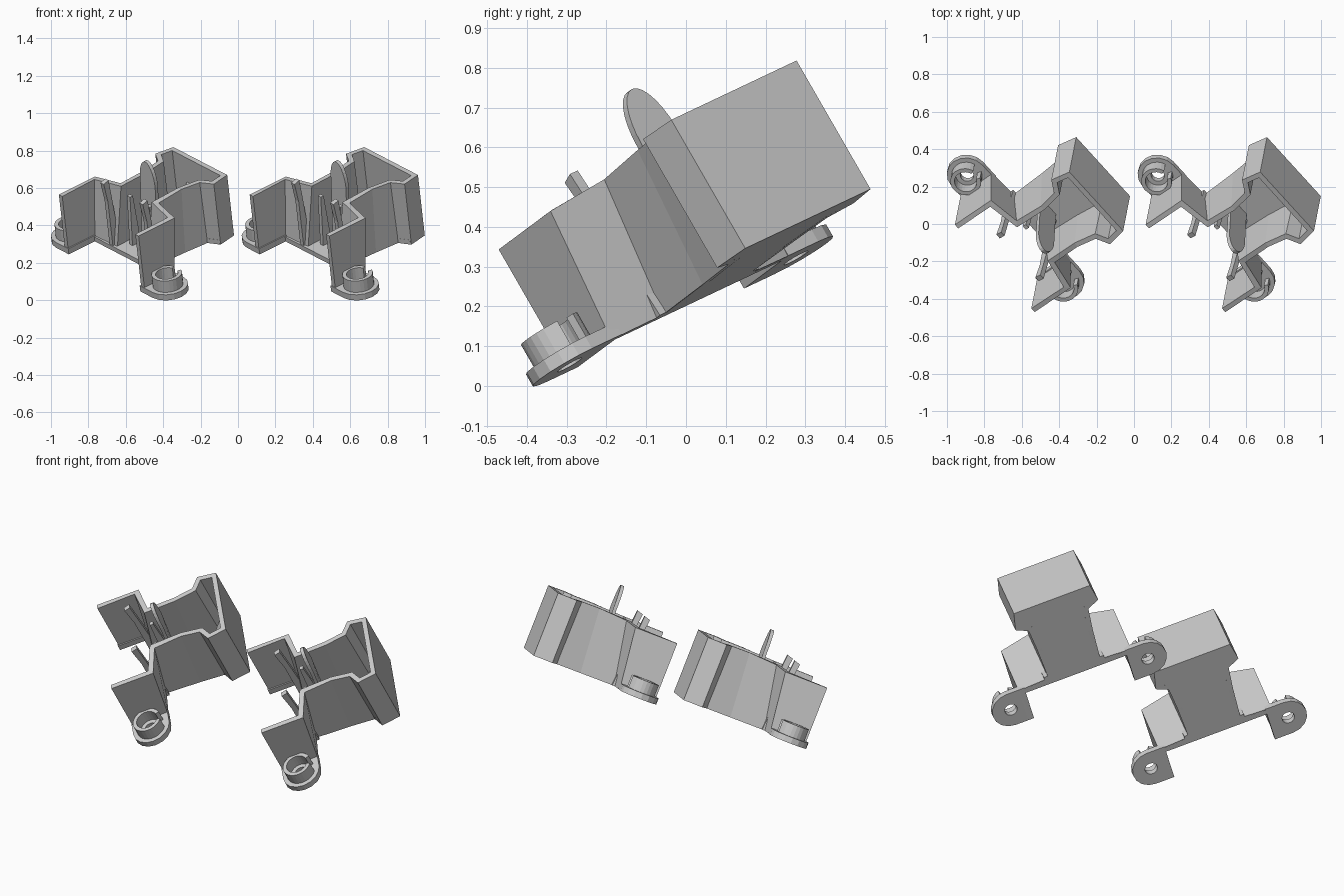
import bpy, bmesh, math
from mathutils import Vector, Matrix

if "Cube" in bpy.data.objects:
    bpy.data.objects.remove(bpy.data.objects["Cube"])

# Tilted local frame: u = across, v = towards the closed end, w = up out of the tray
W = Vector((-0.097, -0.496, 0.862)).normalized()
U = Vector((0.635, -0.705, -0.317))
U = (U - W * U.dot(W)).normalized()
V = W.cross(U)
H, HF, T = 0.375, 0.355, 0.028
ORIGIN = Vector((-0.066, -0.028, 0.674)) - U * 0.213 - W * H
ROT = Matrix((U, V, W)).transposed().to_4x4()
FRAMES = [("left", Matrix.Translation(ORIGIN) @ ROT),
          ("right", Matrix.Translation(ORIGIN + Vector((1.02, 0, 0))) @ ROT)]


def place(name, bm, only=None, solid=0):
    if not solid:
        bmesh.ops.recalc_face_normals(bm, faces=bm.faces)
    me = bpy.data.meshes.new(name)
    bm.to_mesh(me)
    bm.free()
    for side, m in FRAMES:
        if only and side != only:
            continue
        ob = bpy.data.objects.new(side + "_" + name, me)
        bpy.context.collection.objects.link(ob)
        ob.matrix_world = m
        if solid:
            mod = ob.modifiers.new("thickness", 'SOLIDIFY')
            mod.thickness = solid
            mod.offset = -1
            mod.use_even_offset = True


def extrude(bm, pts, vec):
    """Prism: polygon of 3D points pushed along vec."""
    a = [bm.verts.new(p) for p in pts]
    b = [bm.verts.new(Vector(p) + Vector(vec)) for p in pts]
    n = len(a)
    bm.faces.new(a)
    bm.faces.new(b[::-1])
    for i in range(n):
        bm.faces.new((a[i], a[(i + 1) % n], b[(i + 1) % n], b[i]))


def weld(bm):
    """Merge neighbouring prisms and drop the faces between them."""
    bmesh.ops.remove_doubles(bm, verts=bm.verts, dist=1e-5)
    seen = {}
    for f in bm.faces:
        seen.setdefault(frozenset(f.verts), []).append(f)
    inner = [f for fs in seen.values() if len(fs) > 1 for f in fs]
    bmesh.ops.delete(bm, geom=inner, context='FACES')


def tube(bm, c, r_out, r_in, z0, z1, n, a0, a1):
    """Ring wall, full or partial arc."""
    for i in range(n):
        t0, t1 = (a0 + (a1 - a0) * k / n for k in (i, i + 1))
        q = [(c[0] + r * math.cos(t), c[1] + r * math.sin(t), z0)
             for r, t in ((r_in, t0), (r_out, t0), (r_out, t1), (r_in, t1))]
        extrude(bm, q, (0, 0, z1 - z0))
    weld(bm)


# Tray wall: half profile, bottom and top differ slightly where the wings slope
bottom = [(.335, -.712), (.335, -.505), (.155, -.495), (.165, -.29), (.178, -.145), (.246, -.11), (.226, 0)]
top = [(.335, -.712), (.335, -.46), (.16, -.425), (.155, -.26), (.175, -.15), (.246, -.11), (.226, 0)]
rim = [HF, HF, HF + .01, H, H, H, H]
full = lambda p: p + [(-x, y) for x, y in reversed(p)]
bm = bmesh.new()
lo = [bm.verts.new((x, y, 0)) for x, y in full(bottom)]
hi = [bm.verts.new((x, y, h)) for (x, y), h in zip(full(top), rim + rim[::-1])]
for i in range(len(lo) - 1):
    bm.faces.new((lo[i], lo[i + 1], hi[i + 1], hi[i]))
place("tray_wall", bm, solid=T)

# Floor, kept just inside the wall
bm = bmesh.new()
floor = [(.33, -.535), (.33, -.508)] + [(x - .004, y - .003) for x, y in bottom[2:]]
extrude(bm, [(x, y, 0) for x, y in full(floor)], (0, 0, T))
place("floor", bm)

# Pivot ears: flat plate with a hole, square on the inner side
bm = bmesh.new()
cu, cv, R, hole, n = .408, -.608, .108, .036, 16
for s in (1, -1):
    for i in range(n):
        q = []
        for k in (i, i + 1):
            a = 2 * math.pi * k / n
            x, y = math.cos(a), math.sin(a)
            f = R if x > -.01 else R / max(abs(x), abs(y))
            q.append(((s * (cu + hole * x), cv + hole * y, 0), (s * (cu + f * x), cv + f * y, 0)))
        extrude(bm, [q[0][0], q[0][1], q[1][1], q[1][0]], (0, 0, .035))
weld(bm)
place("ear_plate", bm)

# Slotted cups on the ears
for s, nm in ((1, "ear_cup_a"), (-1, "ear_cup_b")):
    bm = bmesh.new()
    tube(bm, (s * cu, cv), .082, .06, .03, .105, 22, math.radians(110), math.radians(430))
    place(nm, bm)

# Upright oval tongue
bm = bmesh.new()
oval = [(.063 * math.cos(a), -.345, H + .02 + .137 * math.sin(a))
        for a in (math.pi * k / 14 for k in range(15))]
oval += [(-.063, -.38, .02), (.063, -.38, .02)]
extrude(bm, oval, (0, -.02, 0))
place("tongue", bm)

# Clip posts in front of the wings, and lower leaning blades beside the tongue
bm = bmesh.new()
for s in (1, -1):
    extrude(bm, [(s * .15, -.53, 0), (s * .15, -.48, 0), (s * .15, -.50, .30),
                 (s * .15, -.51, H + .05), (s * .15, -.545, H + .04), (s * .15, -.53, .30)],
            (s * .028, 0, 0))
    extrude(bm, [(s * .07, -.46, .02), (s * .07, -.40, .02), (s * .07, -.42, .32), (s * .07, -.44, .32)],
            (s * .025, 0, 0))
place("clip_posts", bm)

# Sloped inner plate found only in the left copy
bm = bmesh.new()
extrude(bm, [(-.10, -.03, .22), (.10, -.03, .22), (.10, -.17, .03), (-.10, -.17, .03)], (0, .015, -.02))
place("sloped_plate", bm, only="left")
